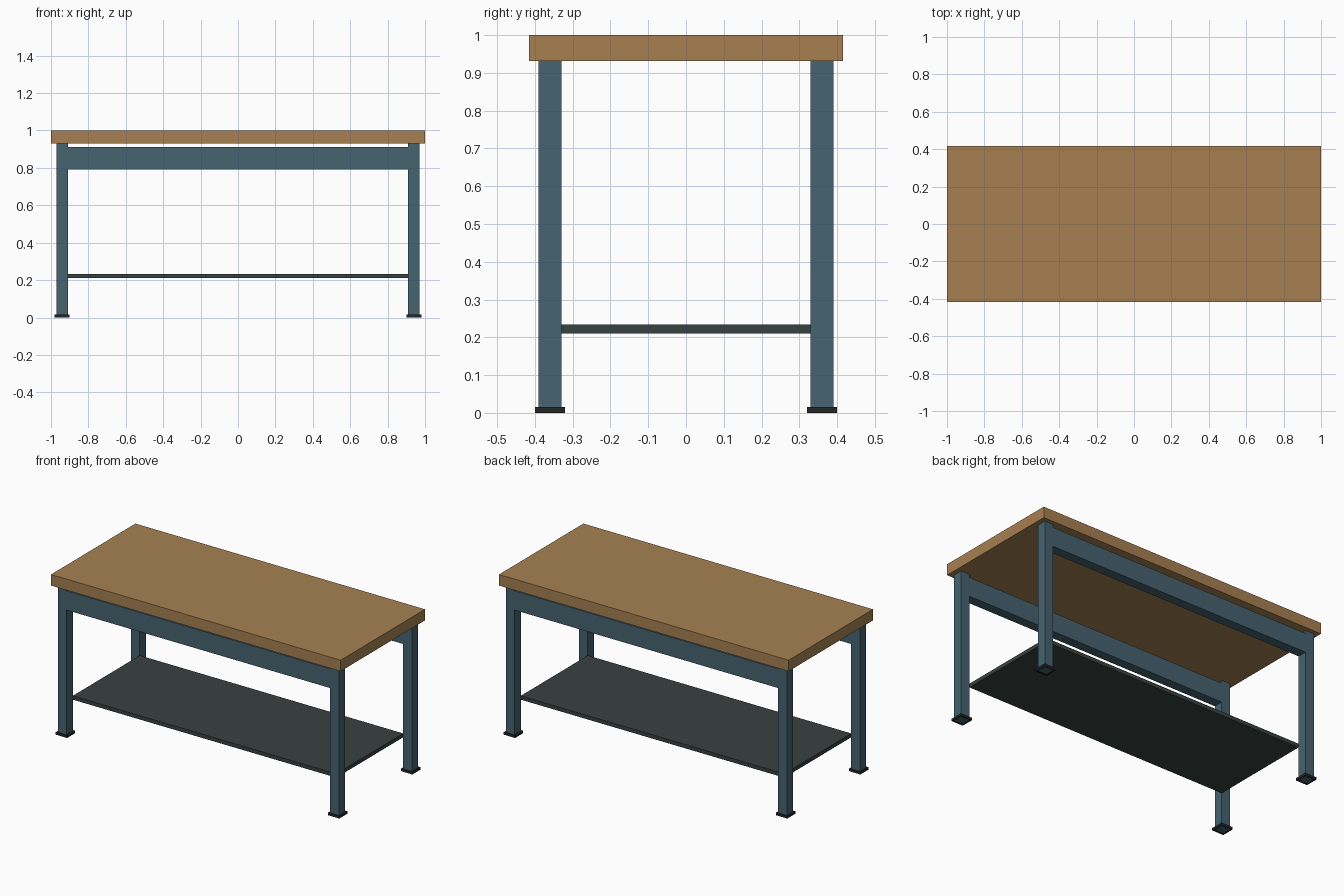
import bpy
import bmesh
from mathutils import Matrix, Vector

if "Cube" in bpy.data.objects:
    bpy.data.objects.remove(bpy.data.objects["Cube"])


def material(name, rgb):
    m = bpy.data.materials.new(name)
    m.diffuse_color = (*rgb, 1.0)
    m.use_nodes = True
    m.node_tree.nodes["Principled BSDF"].inputs["Base Color"].default_value = m.diffuse_color
    return m


wood = material("wood", (0.38, 0.216, 0.084))
steel = material("painted_steel", (0.061, 0.125, 0.162))
shelf_grey = material("shelf_grey", (0.039, 0.054, 0.051))
rubber = material("rubber", (0.017, 0.019, 0.019))


def box(name, lo, hi, mat, collar=0.0):
    """Box between two corners; collar > 0 opens top and bottom to a rim."""
    lo, hi = Vector(lo), Vector(hi)
    bm = bmesh.new()
    bmesh.ops.create_cube(bm, size=1, matrix=Matrix.Translation((lo + hi) / 2)
                          @ Matrix.Diagonal((*(hi - lo), 1)))
    if collar:
        ends = [f for f in bm.faces if abs(f.normal.z) > 0.9]
        bmesh.ops.inset_individual(bm, faces=ends, thickness=collar)
        bmesh.ops.delete(bm, geom=ends, context='FACES')
    mesh = bpy.data.meshes.new(name)
    bm.to_mesh(mesh)
    bm.free()
    mesh.materials.append(mat)
    obj = bpy.data.objects.new(name, mesh)
    bpy.context.collection.objects.link(obj)
    return obj


# Worktop and lower shelf
box("worktop", (-1, -0.416, 0.931), (1, 0.416, 1.0), wood)
box("lower_shelf", (-0.91, -0.33, 0.21), (0.91, 0.33, 0.234), shelf_grey)

for y, depth in ((-0.36, "front"), (0.36, "back")):
    # Long rail between the legs, with a small gap under the worktop
    box(f"{depth}_rail", (-0.91, y - 0.03, 0.792), (0.91, y + 0.03, 0.912), steel)
    for x, side in ((-0.94, "left"), (0.94, "right")):
        # Square leg standing in a foot collar
        box(f"{depth}_{side}_leg", (x - 0.03, y - 0.03, 0),
            (x + 0.03, y + 0.03, 0.931), steel)
        box(f"{depth}_{side}_foot", (x - 0.04, y - 0.04, 0),
            (x + 0.04, y + 0.04, 0.015), rubber, collar=0.01)
